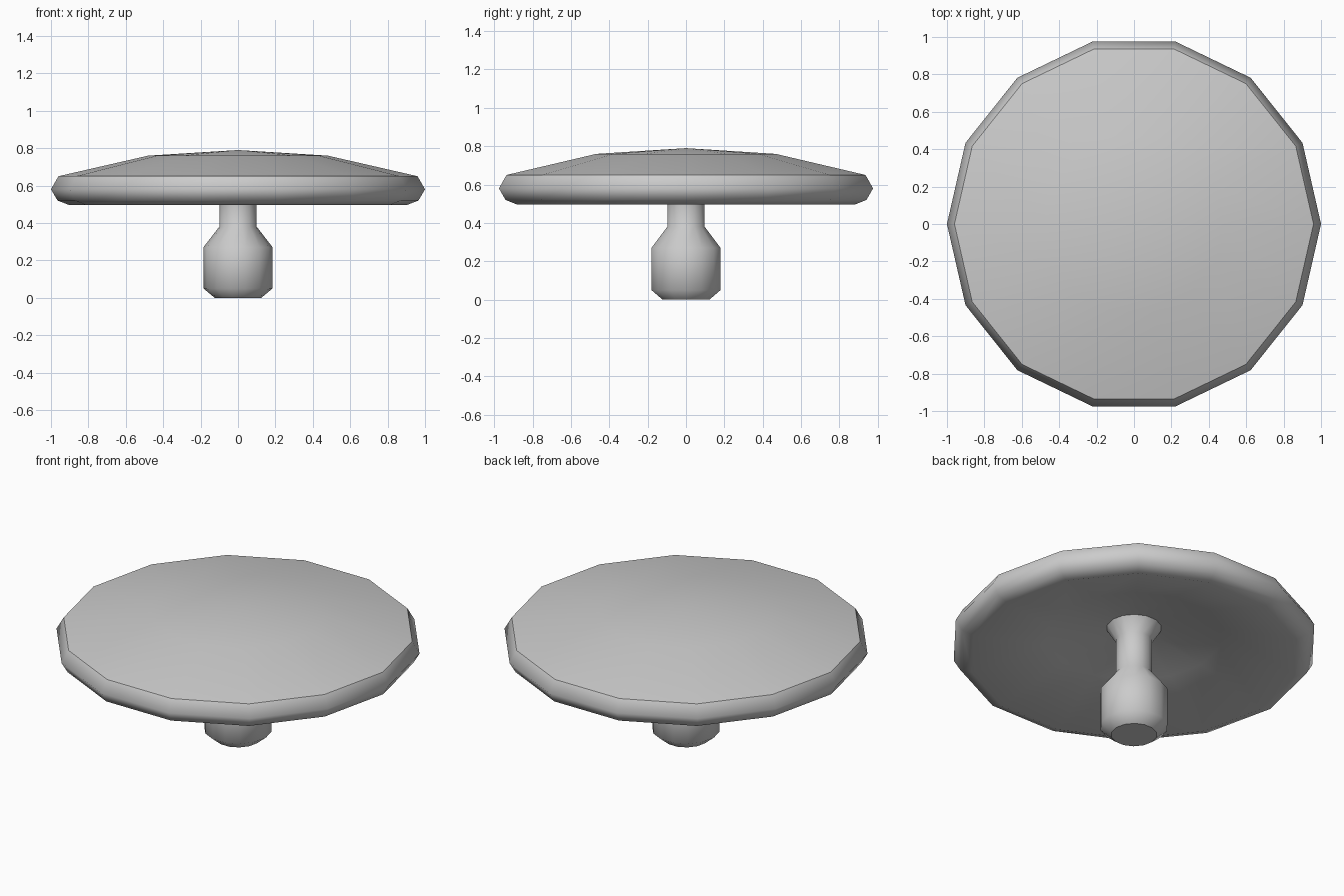
import bpy
import bmesh
from math import cos, sin, pi

SIDES = 14

if "Cube" in bpy.data.objects:
    bpy.data.objects.remove(bpy.data.objects["Cube"], do_unlink=True)

grey = bpy.data.materials.new("plain grey")
grey.use_nodes = True
colour = (0.6, 0.6, 0.6, 1)
grey.diffuse_color = colour
grey.node_tree.nodes["Principled BSDF"].inputs["Base Color"].default_value = colour


def lathe(name, profile, sharp_rings):
    """Turn (radius, height) points around z; zero radius closes to a pole."""
    bm = bmesh.new()
    rings = []
    for r, z in profile:
        count = SIDES if r > 0 else 1
        rings.append([bm.verts.new((r * cos(2 * pi * k / SIDES),
                                    r * sin(2 * pi * k / SIDES), z))
                      for k in range(count)])
    for low, high in zip(rings, rings[1:]):
        for k in range(SIDES):
            n = (k + 1) % SIDES
            corners = [low[k % len(low)], low[n % len(low)],
                       high[n % len(high)], high[k % len(high)]]
            bm.faces.new(list(dict.fromkeys(corners)))
    for face in bm.faces:
        face.smooth = True
    # Crisp creases around the chosen rings
    for i in sharp_rings:
        for k in range(SIDES):
            bm.edges.get((rings[i][k], rings[i][k - 1])).smooth = False
    bmesh.ops.recalc_face_normals(bm, faces=bm.faces)
    mesh = bpy.data.meshes.new(name)
    bm.to_mesh(mesh)
    bm.free()
    mesh.materials.append(grey)
    obj = bpy.data.objects.new(name, mesh)
    bpy.context.collection.objects.link(obj)
    return obj


# Foot, stem, flare, hollow underside, rim and shallow dome in one turned profile
lathe("domed_knob", [
    (0, 0), (0.125, 0), (0.185, 0.05), (0.185, 0.27),
    (0.1, 0.38), (0.1, 0.59), (0.15, 0.67),
    (0.48, 0.62), (0.9, 0.495), (0.965, 0.52), (1.0, 0.58),
    (0.96, 0.65), (0.48, 0.76), (0, 0.79),
], sharp_rings=(1, 6, 11))
